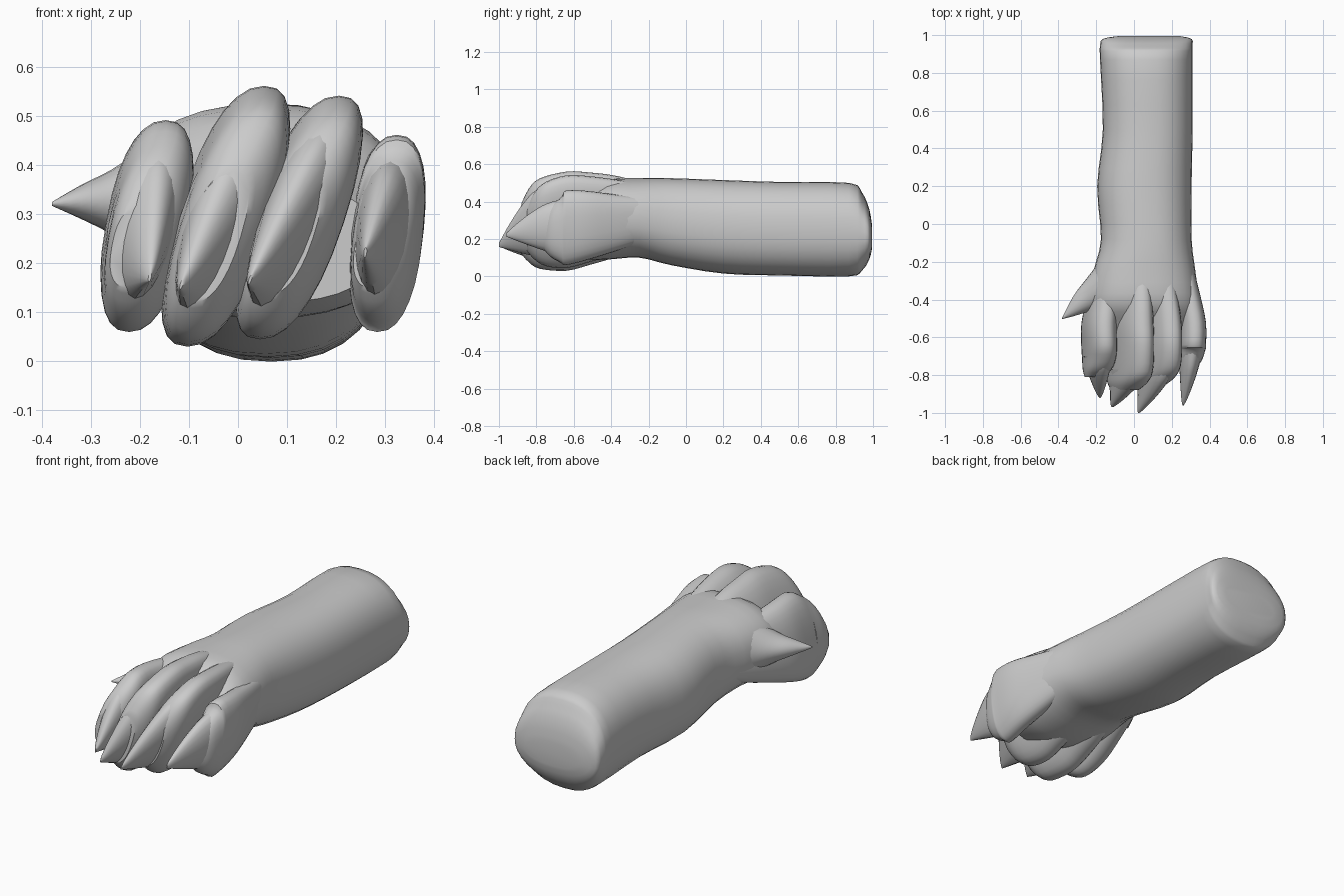
import bpy, bmesh, math

if "Cube" in bpy.data.objects:
    bpy.data.objects.remove(bpy.data.objects["Cube"])


def power(v, p):
    return math.copysign(abs(v) ** p, v)


def smooth_rows(rows, steps):
    """Catmull-Rom interpolation between cross-section rows."""
    out = []
    for i in range(len(rows) - 1):
        p0, p1 = rows[max(i - 1, 0)], rows[i]
        p2, p3 = rows[i + 1], rows[min(i + 2, len(rows) - 1)]
        for k in range(steps):
            t = k / steps
            out.append([0.5 * (2 * b + (c - a) * t + (2 * a - 5 * b + 4 * c - d) * t * t
                               + (3 * b - a - 3 * c + d) * t ** 3)
                        for a, b, c, d in zip(p0, p1, p2, p3)])
    return out + [rows[-1]]


def loft(name, rows, shear=0.0, sides=28, exponent=2.0, steps=3, axis="y"):
    """Rows are (position, side min, side max, z min, z max) along the axis."""
    bm = bmesh.new()
    rings = []
    for pos, a0, a1, z0, z1 in smooth_rows(rows, steps):
        ring = []
        for i in range(sides):
            a = 2 * math.pi * i / sides
            dz = (z1 - z0) / 2 * power(math.sin(a), 2 / exponent)
            side = (a0 + a1) / 2 + (a1 - a0) / 2 * power(math.cos(a), 2 / exponent) + shear * dz
            z = (z0 + z1) / 2 + dz
            ring.append(bm.verts.new((side, pos, z) if axis == "y" else (pos, side, z)))
        rings.append(ring)
    for r0, r1 in zip(rings, rings[1:]):
        for i in range(sides):
            j = (i + 1) % sides
            bm.faces.new((r0[i], r0[j], r1[j], r1[i]))
    bm.faces.new(rings[0])
    bm.faces.new(rings[-1])
    bmesh.ops.recalc_face_normals(bm, faces=bm.faces)
    mesh = bpy.data.meshes.new(name)
    bm.to_mesh(mesh)
    bm.free()
    obj = bpy.data.objects.new(name, mesh)
    bpy.context.collection.objects.link(obj)
    bpy.ops.object.select_all(action="DESELECT")
    obj.select_set(True)
    bpy.context.view_layer.objects.active = obj
    bpy.ops.object.shade_smooth_by_angle(angle=math.radians(40))
    return obj


# Foreleg running into the palm
loft("foreleg", [
    (0.995, -0.08, 0.24, 0.15, 0.27),
    (0.98, -0.165, 0.305, 0.09, 0.36),
    (0.94, -0.18, 0.31, 0.03, 0.45),
    (0.87, -0.18, 0.31, 0.00, 0.50),
    (0.50, -0.165, 0.31, 0.005, 0.505),
    (0.20, -0.195, 0.305, 0.015, 0.515),
    (-0.08, -0.175, 0.305, 0.06, 0.525),
    (-0.25, -0.215, 0.325, 0.10, 0.525),
    (-0.42, -0.24, 0.345, 0.09, 0.515),
    (-0.54, -0.21, 0.33, 0.09, 0.43),
    (-0.66, -0.15, 0.29, 0.12, 0.36),
], exponent=2.35, sides=32)

# Toes: centre x, half width, top z, bottom z, slant, front y, claw tip
toes = [
    ("inner", -0.185, 0.082, 0.49, 0.06, 0.18, -0.81, (-0.18, -0.92, 0.17)),
    ("second", -0.025, 0.096, 0.56, 0.03, 0.30, -0.88, (-0.115, -0.97, 0.155)),
    ("third", 0.125, 0.092, 0.54, 0.045, 0.33, -0.85, (0.025, -1.0, 0.165)),
    ("outer", 0.304, 0.073, 0.46, 0.06, 0.10, -0.765, (0.26, -0.96, 0.22)),
]

for label, cx, hw, top, low, slant, front, tip in toes:
    root = 0.06 + (cx - 0.06) * 0.72

    def row(y, x, width, z0, z1):
        return (y, x - width, x + width, z0, z1)

    loft(label + "_toe", [
        row(-0.12, root, hw * 0.65, 0.22, min(top - 0.05, 0.47)),
        row(-0.36, cx * 0.9 + 0.006, hw * 0.88, low + 0.08, top - 0.025),
        row(-0.52, cx, hw, low + 0.03, top - 0.004),
        row(-0.64, cx, hw, low, top),
        row(front + 0.10, cx, hw * 0.97, low + 0.01, top - 0.035),
        row(front + 0.04, cx - 0.01, hw * 0.84, low + 0.045, top - 0.09),
        row(front, cx - 0.025, hw * 0.58, low + 0.09, top - 0.17),
    ], shear=slant, exponent=2.4)

    # Curved claw tapering downward from the toe front
    tx, ty, tz = tip
    start = front + 0.11
    claw = []
    for t in (0, 0.3, 0.55, 0.78, 0.93, 1):
        y = start + (ty - start) * t
        x = cx - 0.005 + (tx - cx + 0.005) * t ** 1.5
        w = hw * 0.88 * (1 - t) ** 0.75 + 0.003
        z1 = top - 0.045 + (tz + 0.012 - top + 0.045) * t ** 1.6
        z0 = low + 0.05 + (tz - 0.008 - low - 0.05) * t ** 1.2
        claw.append(row(y, x, w, z0, z1))
    loft(label + "_claw", claw, shear=slant, sides=20)

# Dewclaw projecting from the inner side of the palm
loft("dewclaw", [
    (-0.13, -0.45, -0.10, 0.17, 0.47),
    (-0.20, -0.455, -0.22, 0.22, 0.43),
    (-0.26, -0.47, -0.30, 0.26, 0.39),
    (-0.32, -0.488, -0.38, 0.29, 0.36),
    (-0.38, -0.503, -0.495, 0.317, 0.325),
], axis="x", sides=20)
